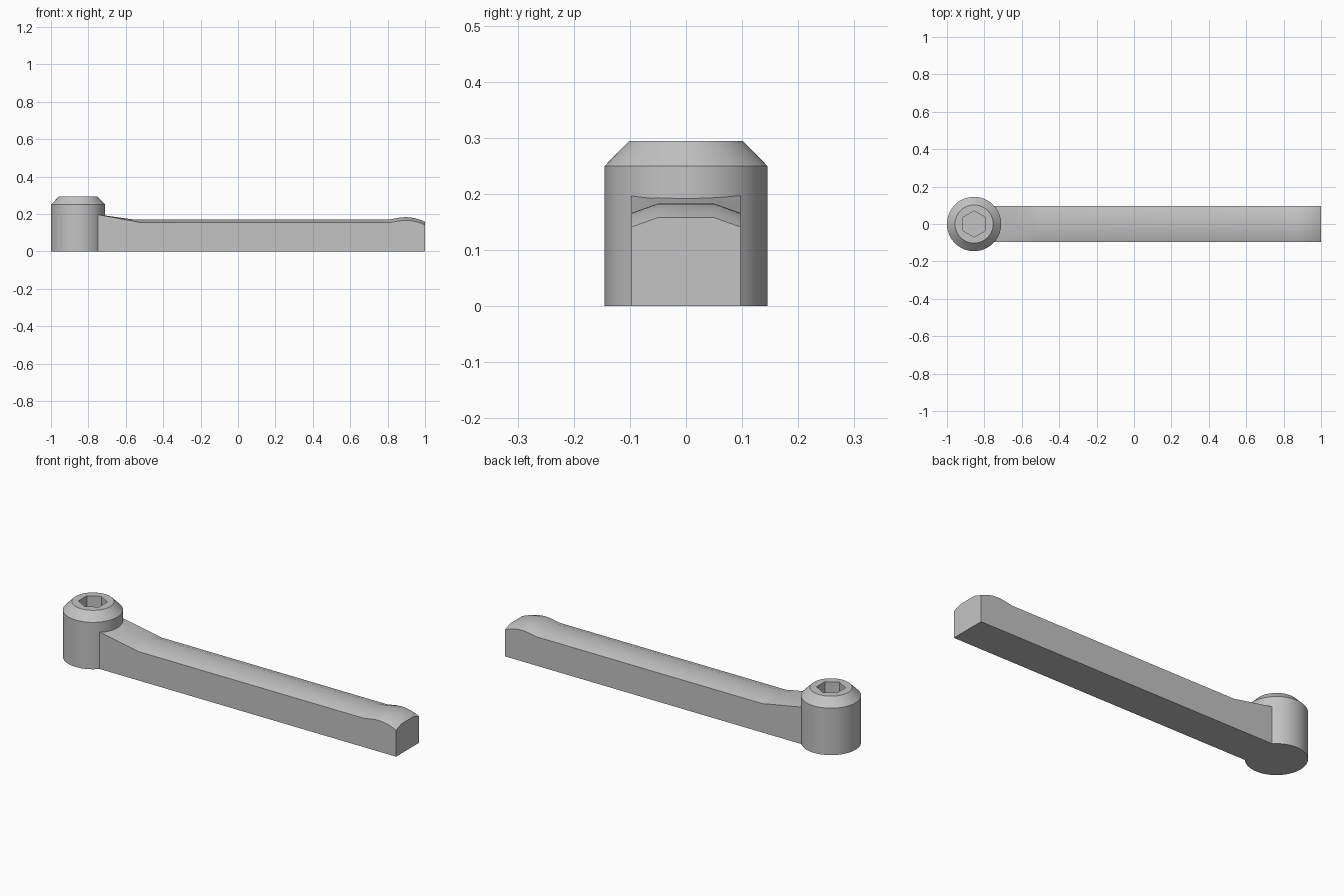
import bpy, bmesh, math

cube = bpy.data.objects.get("Cube")
if cube:
    bpy.data.objects.remove(cube, do_unlink=True)

steel = bpy.data.materials.new("grey_steel")
steel.use_nodes = True
GREY = (0.55, 0.55, 0.55, 1)
steel.diffuse_color = GREY
steel.node_tree.nodes["Principled BSDF"].inputs["Base Color"].default_value = GREY


def finish(bm, name):
    bmesh.ops.recalc_face_normals(bm, faces=bm.faces)
    mesh = bpy.data.meshes.new(name)
    bm.to_mesh(mesh)
    bm.free()
    obj = bpy.data.objects.new(name, mesh)
    bpy.context.collection.objects.link(obj)
    mesh.materials.append(steel)
    bpy.ops.object.select_all(action='DESELECT')
    obj.select_set(True)
    bpy.context.view_layer.objects.active = obj
    bpy.ops.object.shade_smooth_by_angle(angle=math.radians(30))
    return obj


def loft(bm, rings):
    """Join successive closed rings of points, and cap both ends."""
    loops = [[bm.verts.new(p) for p in ring] for ring in rings]
    for a, b in zip(loops, loops[1:]):
        n = len(a)
        for i in range(n):
            j = (i + 1) % n
            bm.faces.new((a[i], a[j], b[j], b[i]))
    bm.faces.new(loops[0])
    bm.faces.new(loops[-1])


def disc(radius, z, sides, turn=0):
    return [(-0.855 + radius * math.cos(turn + math.tau * i / sides),
             radius * math.sin(turn + math.tau * i / sides), z) for i in range(sides)]


# Round hub with chamfered top
bm = bmesh.new()
loft(bm, [disc(0.145, 0, 96), disc(0.145, 0.25, 96), disc(0.102, 0.294, 96)])
hub = finish(bm, "hub")

# Hexagonal socket cut into the hub
bm = bmesh.new()
loft(bm, [disc(0.07, 0.19, 6, math.pi / 2), disc(0.07, 0.35, 6, math.pi / 2)])
cutter = finish(bm, "socket_cutter")
cutter.hide_render = True
cut = hub.modifiers.new("socket", 'BOOLEAN')
cut.operation, cut.solver, cut.object = 'DIFFERENCE', 'EXACT', cutter
bpy.context.view_layer.objects.active = hub
bpy.ops.object.select_all(action='DESELECT')
hub.select_set(True)
bpy.ops.object.modifier_apply(modifier=cut.name)
bpy.data.objects.remove(cutter, do_unlink=True)
bpy.ops.object.shade_smooth_by_angle(angle=math.radians(30))


# Lever arm: ramp off the hub, straight grip, raised thumb swell at the tip
def section(x, crest, edge):
    return [(x, -0.0975, 0), (x, 0.0975, 0), (x, 0.0975, edge),
            (x, 0.05, crest), (x, -0.05, crest), (x, -0.0975, edge)]


rings = [section(-0.765, 0.2, 0.2), section(-0.57, 0.172, 0.164),
         section(-0.52, 0.17, 0.154), section(0.79, 0.17, 0.154)]
for i in range(1, 13):
    t = i / 12
    if t < 0.5:
        crest = 0.17 + 0.013 * (1 - math.cos(math.tau * t)) / 2
    else:
        crest = 0.183 - 0.025 * (2 * t - 1) ** 2
    rings.append(section(0.79 + 0.21 * t, crest, crest - 0.017))
bm = bmesh.new()
loft(bm, rings)
finish(bm, "lever_arm")
